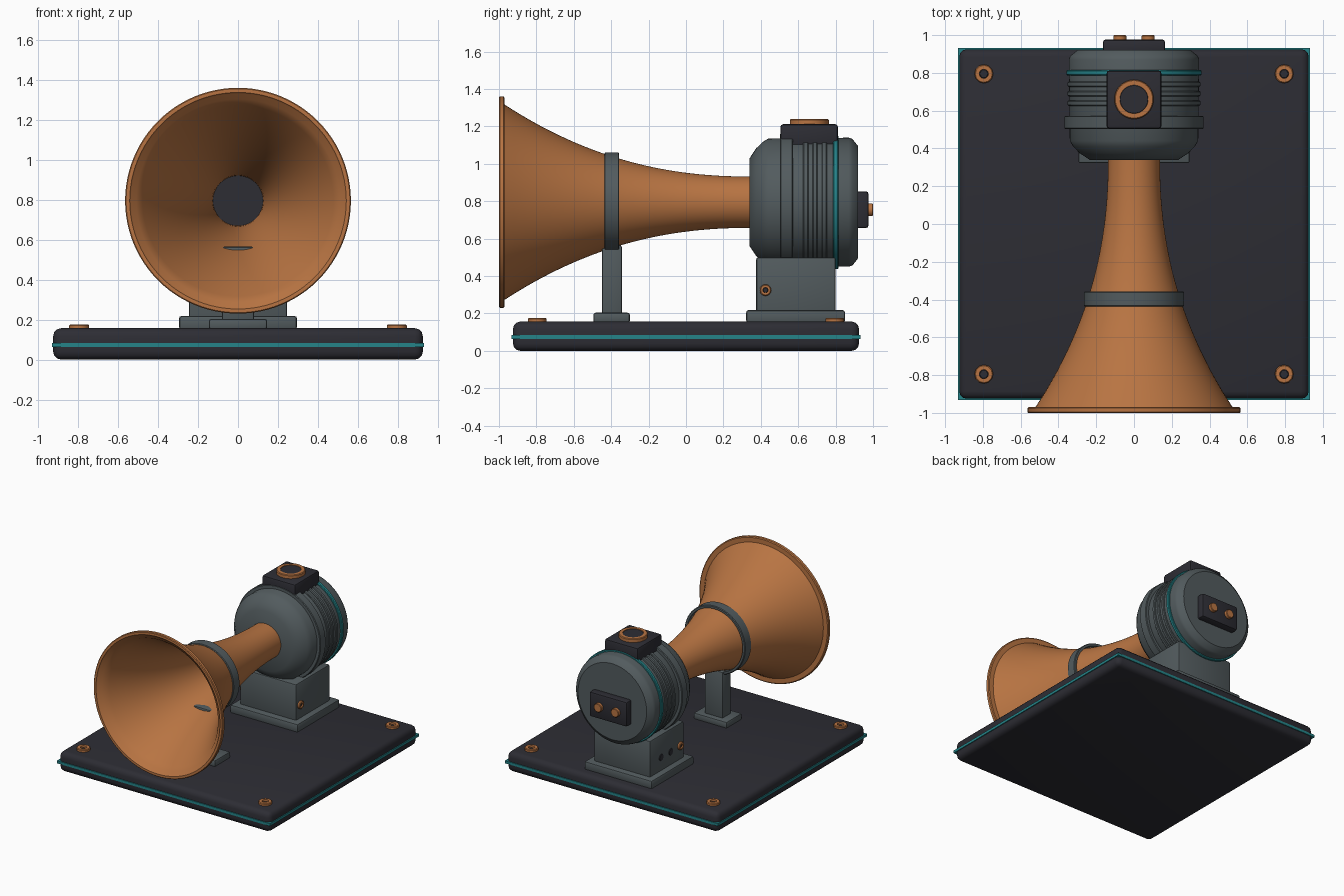
import bpy, bmesh, math
from mathutils import Matrix, Vector

if "Cube" in bpy.data.objects:
    bpy.data.objects.remove(bpy.data.objects["Cube"])

AXIS_Z = 0.795  # height of the horn and motor axis


def mat(name, rgb):
    m = bpy.data.materials.new(name)
    m.diffuse_color = (*rgb, 1)
    m.use_nodes = True
    m.node_tree.nodes["Principled BSDF"].inputs["Base Color"].default_value = m.diffuse_color
    return m


COPPER = mat("copper", (0.48, 0.175, 0.055))
STEEL = mat("grey_steel", (0.085, 0.105, 0.112))
DARK = mat("dark_charcoal", (0.026, 0.026, 0.034))
TEAL = mat("teal_trim", (0.018, 0.23, 0.25))


def finish(name, bm, material, angle=35):
    bmesh.ops.remove_doubles(bm, verts=bm.verts, dist=1e-5)
    bmesh.ops.recalc_face_normals(bm, faces=bm.faces)
    me = bpy.data.meshes.new(name)
    bm.to_mesh(me)
    bm.free()
    ob = bpy.data.objects.new(name, me)
    bpy.context.collection.objects.link(ob)
    me.materials.append(material)
    bpy.ops.object.select_all(action='DESELECT')
    ob.select_set(True)
    bpy.context.view_layer.objects.active = ob
    bpy.ops.object.shade_smooth_by_angle(angle=math.radians(angle))
    return ob


def box(name, lo, hi, material, bevel=0.012, segs=2):
    bm = bmesh.new()
    size = [b - a for a, b in zip(lo, hi)]
    mid = [(a + b) / 2 for a, b in zip(lo, hi)]
    bmesh.ops.create_cube(bm, size=1, matrix=Matrix.Translation(mid) @ Matrix.Diagonal((*size, 1)))
    if bevel:
        bmesh.ops.bevel(bm, geom=bm.edges[:], offset=bevel, segments=segs, profile=0.5, affect='EDGES')
    return finish(name, bm, material)


def lathe(name, profile, material, origin=(0, 0, AXIS_Z), direction=(0, 1, 0), sides=96, loop=False):
    """Spin (distance along axis, radius) points around an axis."""
    bm = bmesh.new()
    rot = Vector((0, 0, 1)).rotation_difference(Vector(direction)).to_matrix()
    rings = [[bm.verts.new(rot @ Vector((r * math.cos(2 * math.pi * k / sides),
                                         r * math.sin(2 * math.pi * k / sides), d)) + Vector(origin))
              for k in range(sides)] for d, r in profile]
    pairs = list(zip(rings, rings[1:])) + ([(rings[-1], rings[0])] if loop else [])
    for a, b in pairs:
        for k in range(sides):
            n = (k + 1) % sides
            bm.faces.new((a[k], a[n], b[n], b[k]))
    return finish(name, bm, material)


def ring(name, d0, d1, r_in, r_out, material, c=0.005, **kw):
    return lathe(name, [(d0, r_in), (d0, r_out - c), (d0 + c, r_out), (d1 - c, r_out),
                        (d1, r_out - c), (d1, r_in)], material, loop=True, **kw)


def disc(name, d0, d1, r, material, c=0.004, **kw):
    return lathe(name, [(d0, 0), (d0, r), (d1 - c, r), (d1, r - c), (d1, 0)], material, **kw)


# Base plate with teal trim line
box("base_plate", (-0.925, -0.925, 0), (0.925, 0.925, 0.157), DARK, 0.04, 3)
box("base_trim", (-0.932, -0.932, 0.064), (0.932, 0.932, 0.084), TEAL, 0)

# Corner bolts with hexagonal sockets
for i, (x, y) in enumerate([(a, b) for a in (-0.795, 0.795) for b in (-0.795, 0.795)]):
    up = dict(origin=(x, y, 0), direction=(0, 0, 1))
    ring(f"corner_bolt_{i}", 0.15, 0.176, 0.024, 0.05, COPPER, sides=12, **up)
    disc(f"corner_bolt_socket_{i}", 0.15, 0.162, 0.026, DARK, sides=6, **up)

# Flared horn: outer wall, rolled rim, inner wall
START, END = 0.36, -0.97


def flare(y):
    return 0.137 + 0.385 * ((START - y) / (START - END)) ** 2.25


ys = [START + (END - START) * i / 28 for i in range(29)]
outer = [(y, flare(y)) for y in ys]
rim = [(-0.97, 0.558), (-0.975, 0.565), (-0.995, 0.565), (-1.0, 0.56), (-1.0, 0.542), (-0.99, 0.535)]
inner = [(y - 0.005, flare(y) - 0.014) for y in reversed(ys[2:])]
lathe("horn", outer + rim + inner, COPPER)
disc("horn_throat", 0.22, 0.25, 0.128, DARK)

# Horn clamp and support post
ring("horn_clamp", -0.437, -0.357, 0.245, 0.266, STEEL)
box("horn_post", (-0.08, -0.45, 0.17), (0.08, -0.343, 0.565), STEEL, 0.01)
box("horn_post_foot", (-0.145, -0.495, 0.15), (0.145, -0.3, 0.204), STEEL)

# Motor housing with cooling fins
lathe("motor_housing", [(0.34, 0), (0.34, 0.235), (0.375, 0.288), (0.41, 0.322), (0.44, 0.34),
                        (0.87, 0.345), (0.89, 0.338), (0.92, 0.3), (0.92, 0)], STEEL)
ring("motor_band", 0.503, 0.573, 0.33, 0.368, STEEL)
for i, y in enumerate((0.64, 0.69, 0.74)):
    ring(f"motor_fin_{i}", y - 0.014, y + 0.014, 0.33, 0.352, STEEL)
ring("motor_trim", 0.787, 0.815, 0.33, 0.358, TEAL)

# Motor saddle, foot and side bolts
box("motor_saddle", (-0.245, 0.375, 0.18), (0.245, 0.8, 0.5), STEEL)
box("motor_foot", (-0.295, 0.322, 0.15), (0.295, 0.85, 0.218), STEEL)
for side in (-1, 1):
    at = dict(origin=(0, 0.425, 0.325), direction=(side, 0, 0), sides=16)
    ring(f"saddle_bolt_{side}", 0.235, 0.262, 0.014, 0.031, COPPER, **at)
    disc(f"saddle_bolt_socket_{side}", 0.235, 0.254, 0.016, DARK, **at)
for i, y in enumerate((0.54, 0.66)):
    disc(f"saddle_plug_{i}", 0.235, 0.249, 0.026, DARK, c=0.002,
         origin=(0, y, 0.32), direction=(-1, 0, 0), sides=16)

# Top junction box with copper collar and cap
box("top_box", (-0.145, 0.505, 1.08), (0.145, 0.812, 1.212), DARK, 0.014)
top = dict(origin=(0, 0.66, 0), direction=(0, 0, 1), sides=48)
ring("top_collar", 1.2, 1.24, 0.075, 0.104, COPPER, **top)
disc("top_cap", 1.2, 1.236, 0.077, DARK, **top)

# Rear terminal plate with two copper terminals
box("rear_terminal_plate", (-0.165, 0.9, 0.657), (0.165, 0.976, 0.853), DARK, 0.014)
for side in (-1, 1):
    disc(f"rear_terminal_{side}", 0.96, 1.0, 0.034, COPPER,
         origin=(side * 0.075, 0, 0.755), sides=24)
